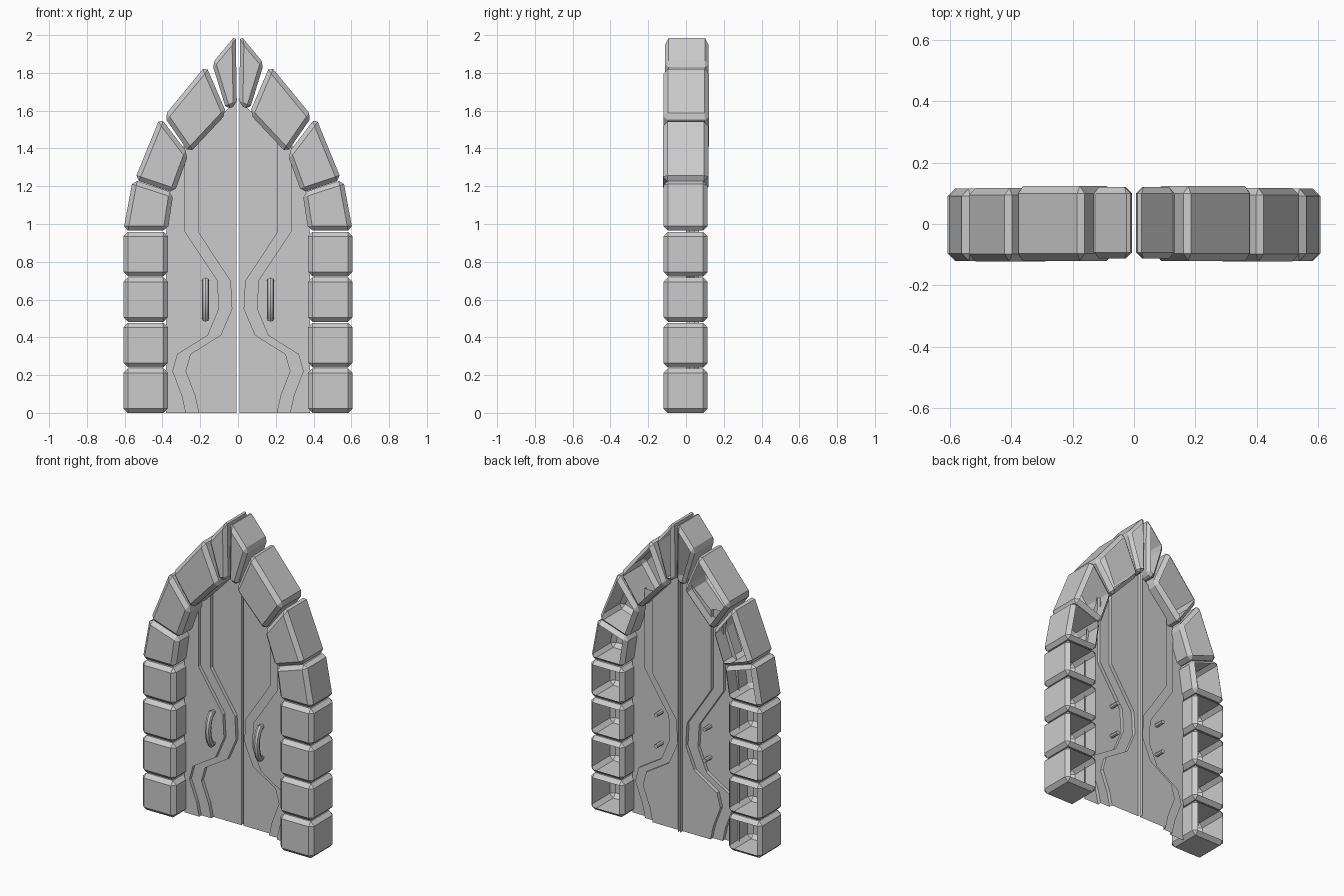
import bpy, bmesh

if "Cube" in bpy.data.objects:
    bpy.data.objects.remove(bpy.data.objects["Cube"])


def finish(name, bm):
    """Turn a right-hand part into an object mirrored across x = 0."""
    bmesh.ops.recalc_face_normals(bm, faces=bm.faces)
    me = bpy.data.meshes.new(name)
    bm.to_mesh(me)
    bm.free()
    ob = bpy.data.objects.new(name, me)
    bpy.context.collection.objects.link(ob)
    ob.modifiers.new("Mirror", 'MIRROR')
    return ob


def stone(name, corners, y0=-0.12, y1=0.115, chamfer=0.024):
    """Chamfered block from an xz outline, hollow and open at the back."""
    bm = bmesh.new()
    front = [bm.verts.new((x, y0, z)) for x, z in corners]
    back = [bm.verts.new((x, y1, z)) for x, z in corners]
    bm.faces.new(front)
    bm.faces.new(back[::-1])
    n = len(corners)
    for i in range(n):
        j = (i + 1) % n
        bm.faces.new((front[i], back[i], back[j], front[j]))
    bmesh.ops.recalc_face_normals(bm, faces=bm.faces)
    bmesh.ops.bevel(bm, geom=bm.edges[:], offset=chamfer, segments=1,
                    profile=0.5, affect='EDGES', clamp_overlap=True)
    bm.normal_update()
    open_back = [f for f in bm.faces if f.normal.y > 0.99]
    bmesh.ops.delete(bm, geom=open_back, context='FACES')
    return finish(name, bm)


# Straight pillar stones
for i in range(4):
    a, b = i * 0.241, i * 0.241 + 0.235
    stone(f"pillar_stone_{i + 1}", [(0.37, a), (0.607, a), (0.607, b), (0.37, b)])

# Arch stones
stone("arch_stone_low", [(0.372, 0.965), (0.607, 0.965), (0.557, 1.235), (0.342, 1.165)])
stone("arch_stone_mid", [(0.337, 1.165), (0.547, 1.235), (0.412, 1.565), (0.262, 1.37)],
      -0.122, 0.118)
stone("arch_stone_high", [(0.257, 1.375), (0.392, 1.57), (0.17, 1.84), (0.06, 1.585)],
      -0.12, 0.123)
stone("arch_keystone", [(0.062, 1.605), (0.137, 1.85), (0.012, 2.0), (0.006, 1.63)],
      -0.112, 0.12, 0.02)

# Door leaf: rows of (height, step curve x, outer edge x), stepping forward outwards
rows = [(0, .205, .38), (.09, .225, .38), (.22, .275, .38), (.31, .25, .38),
        (.41, .09, .38), (.55, .03, .38), (.70, .038, .38), (.83, .125, .38),
        (.96, .21, .38), (1.18, .21, .36), (1.36, .21, .29), (1.47, .21, .285)]
bm = bmesh.new()
grid = []
for z, d, e in rows:
    section = [(.008, .07), (.008, .045), (d, .045), (d, .022),
               (d + .07, .022), (d + .07, 0), (e, 0)]
    grid.append([bm.verts.new((x, y, z)) for x, y in section])
for r0, r1 in zip(grid, grid[1:]):
    for i in range(len(r0) - 1):
        bm.faces.new((r0[i], r0[i + 1], r1[i + 1], r1[i]))
# pointed top of the leaf
tip = [bm.verts.new((.008, y, 1.65)) for y in (.07, .045)]
bm.faces.new((grid[-1][1], grid[-1][2], tip[1]))
bm.faces.new((grid[-1][0], grid[-1][1], tip[1], tip[0]))
finish("door_leaf", bm)

# Bowed handles with posts passing through the door
half = [(.06, -.1), (0, -.1), (-.025, -.1), (-.042, -.075), (-.055, -.035)]
path = half + [(-.058, 0)] + [(y, -z) for y, z in half[::-1]]
for side, s in (("left", -1), ("right", 1)):
    cu = bpy.data.curves.new(f"{side}_handle", 'CURVE')
    cu.dimensions = '3D'
    cu.bevel_depth = 0.019
    cu.bevel_resolution = 2
    cu.use_fill_caps = True
    sp = cu.splines.new('POLY')
    sp.points.add(len(path) - 1)
    for p, (y, z) in zip(sp.points, path):
        p.co = (s * 0.172, y, 0.6 + z, 1)
        p.radius = 0.7 if y > -.01 else 1.0
    ob = bpy.data.objects.new(f"{side}_handle", cu)
    bpy.context.collection.objects.link(ob)
    bpy.ops.object.select_all(action='DESELECT')
    ob.select_set(True)
    bpy.context.view_layer.objects.active = ob
    bpy.ops.object.convert(target='MESH')
    bpy.ops.object.shade_smooth_by_angle()
